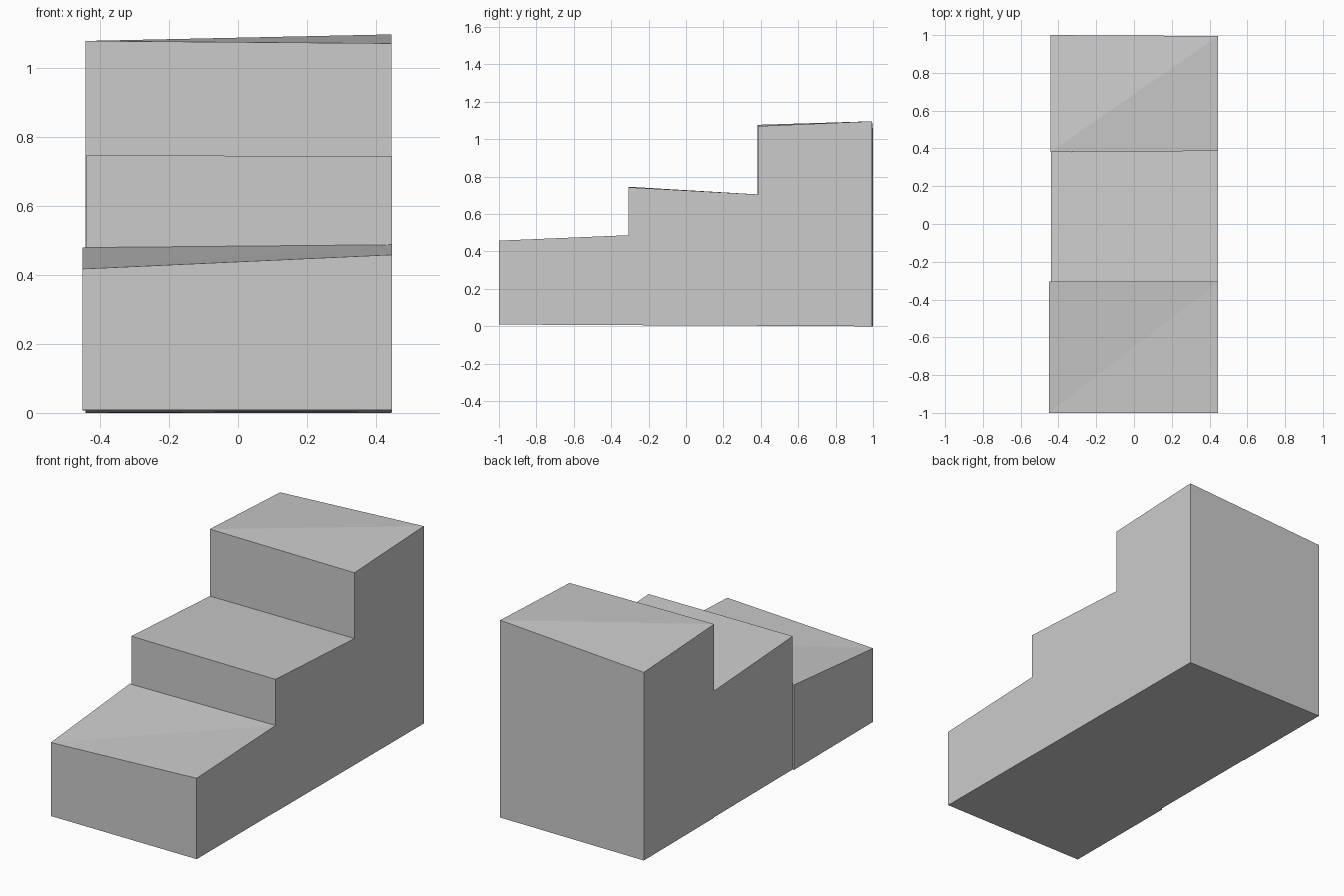
import bpy

# Corner order everywhere: front-left, front-right, back-right, back-left


def step(name, plan, bottom, top):
    """Block with a four-corner plan and its own floor and top heights."""
    verts = [(x, y, z) for (x, y), z in zip(plan, bottom)]
    verts += [(x, y, z) for (x, y), z in zip(plan, top)]
    faces = [(0, 2, 1), (0, 3, 2), (4, 5, 6), (4, 6, 7)]
    faces += [(i, (i + 1) % 4, (i + 1) % 4 + 4, i + 4) for i in range(4)]
    mesh = bpy.data.meshes.new(name)
    mesh.from_pydata(verts, [], faces)
    mesh.update()
    obj = bpy.data.objects.new(name, mesh)
    bpy.context.collection.objects.link(obj)
    return obj


# Low front step, slightly wider on the left
step("lower_step",
     [(-0.45, -1.0), (0.446, -1.0), (0.446, -0.308), (-0.45, -0.305)],
     [0.009, 0.009, 0.007, 0.007],
     [0.417, 0.458, 0.487, 0.479])

# Middle step, tilted down towards the back
step("middle_step",
     [(-0.44, -0.308), (0.446, -0.308), (0.446, 0.386), (-0.44, 0.382)],
     [0.006, 0.006, 0.003, 0.004],
     [0.746, 0.743, 0.705, 0.705])

# Tall back step with a twisted top
step("upper_step",
     [(-0.441, 0.382), (0.445, 0.386), (0.445, 0.995), (-0.441, 1.0)],
     [0.002, 0.002, 0.0, 0.0],
     [1.077, 1.07, 1.096, 1.045])
